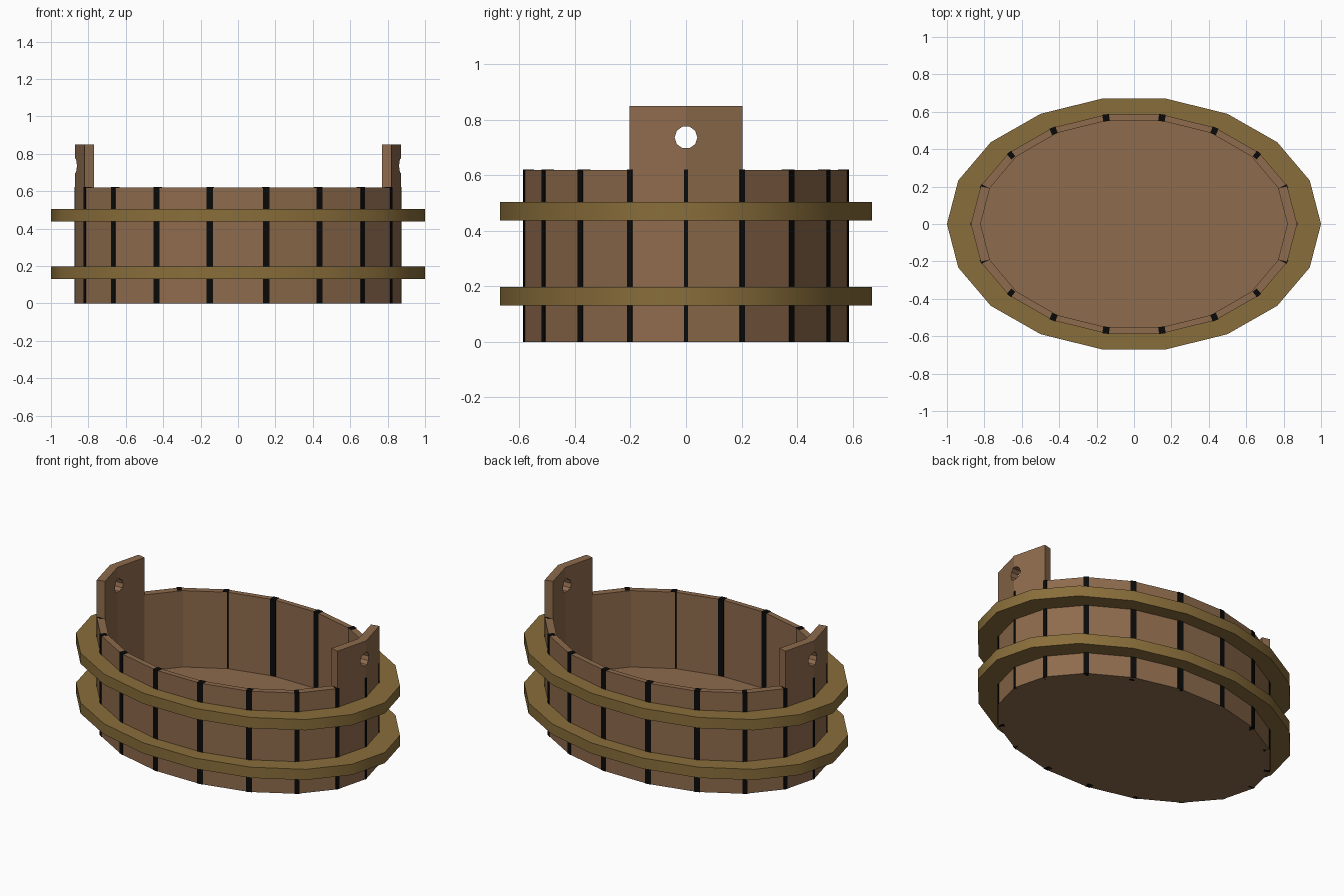
import bpy, bmesh, math
from mathutils import Matrix, Vector

if "Cube" in bpy.data.objects:
    bpy.data.objects.remove(bpy.data.objects["Cube"])

N = 18
OUT, INN = (0.872, 0.594), (0.82, 0.562)


def material(name, rgb):
    m = bpy.data.materials.new(name)
    m.diffuse_color = (*rgb, 1)
    m.use_nodes = True
    m.node_tree.nodes["Principled BSDF"].inputs["Base Color"].default_value = m.diffuse_color
    return m


wood = material("brown wood", (0.27, 0.147, 0.073))
brass = material("dull brass", (0.25, 0.155, 0.043))
black = material("black gap", (0.003, 0.003, 0.003))


def make(name, bm, mat):
    bmesh.ops.recalc_face_normals(bm, faces=bm.faces)
    me = bpy.data.meshes.new(name)
    bm.to_mesh(me)
    bm.free()
    ob = bpy.data.objects.new(name, me)
    bpy.context.collection.objects.link(ob)
    if mat:
        me.materials.append(mat)
    return ob


def point(r, k, z):
    a = 2 * math.pi * k / N
    return Vector((r[0] * math.cos(a), r[1] * math.sin(a), z))


def ring(outer, inner, z0, z1):
    """Elliptical band with a rectangular section; returns bmesh and top faces."""
    bm = bmesh.new()
    loops = [[bm.verts.new(point(r, k, z)) for k in range(N)]
             for r, z in ((outer, z0), (outer, z1), (inner, z1), (inner, z0))]
    tops = []
    for k in range(N):
        n = (k + 1) % N
        for i in range(4):
            a, b = loops[i], loops[(i + 1) % 4]
            f = bm.faces.new((a[k], a[n], b[n], b[k]))
            if i == 1:
                tops.append(f)
    return bm, tops


# tub wall with a raised two-stave ear at each end
bm, tops = ring(OUT, INN, 0, 0.62)
for pair in ((N - 1, 0), (N // 2 - 1, N // 2)):
    res = bmesh.ops.extrude_face_region(bm, geom=[tops[i] for i in pair])
    vs = [g for g in res["geom"] if isinstance(g, bmesh.types.BMVert)]
    bmesh.ops.translate(bm, verts=vs, vec=(0, 0, 0.23))
    bmesh.ops.delete(bm, geom=[tops[i] for i in pair if tops[i].is_valid],
                     context='FACES_ONLY')
wall = make("tub_wall", bm, wood)

# handle holes through both ears
bm = bmesh.new()
bmesh.ops.create_cone(bm, cap_ends=True, segments=10, radius1=0.041, radius2=0.041,
                      depth=2.4, matrix=Matrix.Translation((0, 0, 0.737))
                      @ Matrix.Rotation(math.pi / 2, 4, 'Y'))
cutter = make("hole_cutter", bm, None)
cutter.hide_render = True
mod = wall.modifiers.new("holes", 'BOOLEAN')
mod.operation, mod.solver, mod.object = 'DIFFERENCE', 'EXACT', cutter
bpy.context.view_layer.objects.active = wall
bpy.ops.object.modifier_apply(modifier=mod.name)
bpy.data.objects.remove(cutter)

# floor
bm = bmesh.new()
rim = (0.84, 0.575)
lo = [bm.verts.new(point(rim, k, 0)) for k in range(N)]
hi = [bm.verts.new(point(rim, k, 0.15)) for k in range(N)]
bm.faces.new(lo)
bm.faces.new(hi)
for k in range(N):
    n = (k + 1) % N
    bm.faces.new((lo[k], lo[n], hi[n], hi[k]))
make("tub_floor", bm, wood)

# dark gaps between staves, one at every corner
bm = bmesh.new()
for k in range(N):
    p = point(OUT, k, 0)
    turn = math.atan2(p.y / OUT[1] ** 2, p.x / OUT[0] ** 2)
    width = 0.014 + 0.022 * abs(math.sin(2 * math.pi * k / N))
    m = (Matrix.Translation((p.x, p.y, 0.311)) @ Matrix.Rotation(turn, 4, 'Z')
         @ Matrix.Translation((-0.0175, 0, 0)) @ Matrix.Diagonal((0.037, width, 0.622, 1)))
    bmesh.ops.create_cube(bm, size=1, matrix=m)
make("stave_gaps", bm, black)

# hoops
for name, z0, z1 in (("lower_hoop", 0.132, 0.198), ("upper_hoop", 0.438, 0.504)):
    bm, _ = ring((1.0, 0.68), (0.86, 0.58), z0, z1)
    hoop = make(name, bm, brass)
    bpy.ops.object.select_all(action='DESELECT')
    hoop.select_set(True)
    bpy.context.view_layer.objects.active = hoop
    bpy.ops.object.shade_smooth_by_angle(angle=math.radians(35))
